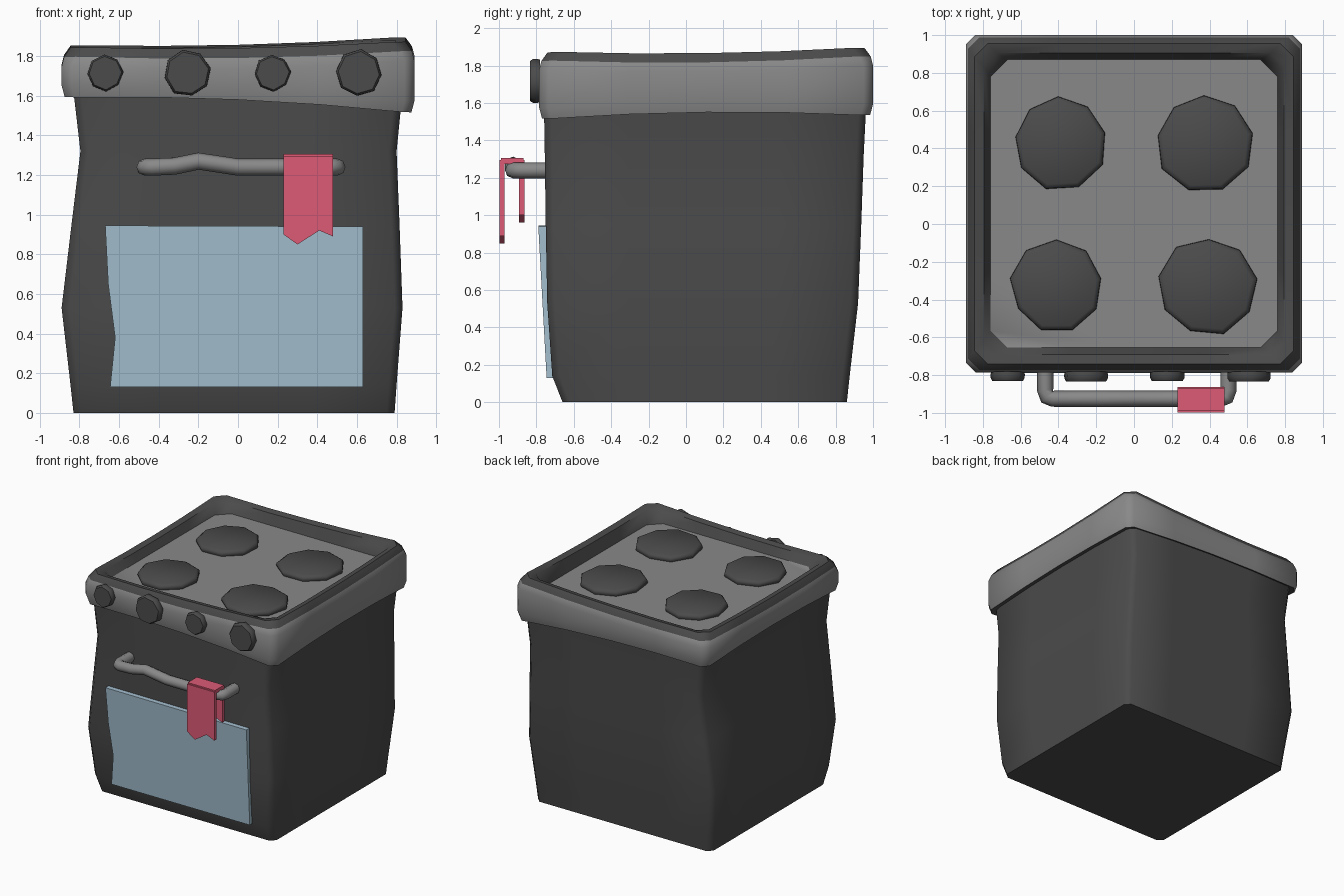
import bpy, bmesh, math, random

random.seed(4)
if "Cube" in bpy.data.objects:
    bpy.data.objects.remove(bpy.data.objects["Cube"])


def material(name, r, g, b):
    m = bpy.data.materials.new(name)
    m.use_nodes = True
    m.diffuse_color = (r, g, b, 1)
    m.node_tree.nodes["Principled BSDF"].inputs["Base Color"].default_value = (r, g, b, 1)
    return m


dark = material("dark grey enamel", 0.07, 0.07, 0.07)
grey = material("mid grey metal", 0.25, 0.25, 0.25)
blue = material("pale blue glass", 0.37, 0.52, 0.62)
red = material("red cloth", 0.72, 0.105, 0.18)


def finish(name, bm, mats, angle=40):
    bmesh.ops.recalc_face_normals(bm, faces=bm.faces)
    me = bpy.data.meshes.new(name)
    bm.to_mesh(me)
    bm.free()
    ob = bpy.data.objects.new(name, me)
    bpy.context.collection.objects.link(ob)
    for m in mats:
        me.materials.append(m)
    smooth(ob, angle)
    return ob


def smooth(ob, angle):
    bpy.ops.object.select_all(action='DESELECT')
    ob.select_set(True)
    bpy.context.view_layer.objects.active = ob
    bpy.ops.object.shade_smooth_by_angle(angle=math.radians(angle))


def loft(name, rings, mats, bands=None, angle=40):
    """Skin a stack of equal rings and cap both ends; bands = material per strip, then caps."""
    bm = bmesh.new()
    loops = [[bm.verts.new(p) for p in ring] for ring in rings]
    n = len(loops[0])
    for k, (a, b) in enumerate(zip(loops, loops[1:])):
        for i in range(n):
            j = (i + 1) % n
            f = bm.faces.new((a[i], a[j], b[j], b[i]))
            f.material_index = bands[k] if bands else 0
    bm.faces.new(loops[0])
    top = bm.faces.new(loops[-1])
    top.material_index = bands[-1] if bands else 0
    return finish(name, bm, mats, angle)


def square_ring(x0, x1, y0, y1, cut, height):
    """Rectangle with clipped corners and subdivided sides; height is a function of x, y."""
    corners = [(x0 + cut, y0), (x1 - cut, y0), (x1, y0 + cut), (x1, y1 - cut),
               (x1 - cut, y1), (x0 + cut, y1), (x0, y1 - cut), (x0, y0 + cut)]
    pts = []
    for i, (ax, ay) in enumerate(corners):
        bx, by = corners[(i + 1) % 8]
        steps = 4 if i % 2 == 0 else 1
        for s in range(steps):
            t = s / steps
            x, y = ax + (bx - ax) * t, ay + (by - ay) * t
            pts.append((x, y, height(x, y)))
    return pts


def warped(fl, fr, bl, br, bulge):
    """Height field blended from four corners, with bulge along the edge middles."""
    def height(x, y):
        u, v = x / 0.89, (y - 0.108) / 0.892
        a, b = (u + 1) / 2, (v + 1) / 2
        base = (fl * (1 - a) + fr * a) * (1 - b) + (bl * (1 - a) + br * a) * b
        return base + bulge * (1 - u * u * v * v)
    return height


def disc(name, centre, radius, depth, facing, sides):
    """Uneven faceted disc with a softened edge, facing up or forward."""
    radii = [radius * random.uniform(0.95, 1.03) for _ in range(sides)]
    spin = random.uniform(0, 1)
    rings = []
    for scale, d in ((0.97, 0), (1, depth * 0.35), (0.99, depth * 0.7), (0.9, depth)):
        ring = []
        for i, r in enumerate(radii):
            a = spin + math.tau * i / sides
            u, v = r * scale * math.cos(a), r * scale * math.sin(a)
            off = (u, v, d) if facing == "up" else (u, -d, v)
            ring.append([c + o for c, o in zip(centre, off)])
        rings.append(ring)
    return loft(name, rings, [dark], angle=50)


def panel(name, outline, mat, front, thickness):
    """Plate from an x, z outline; front gives y at each height."""
    rings = [[(x, front(z) + d, z) for x, z in outline] for d in (0, thickness)]
    return loft(name, rings, [mat], angle=30)


# Oven body: pinched box
levels = [(0, -0.83, 0.79, -0.66, 0.86), (0.14, -0.845, 0.80, -0.715, 0.875),
          (0.53, -0.89, 0.83, -0.742, 0.92), (0.95, -0.84, 0.815, -0.75, 0.937),
          (1.32, -0.795, 0.80, -0.755, 0.95), (1.62, -0.83, 0.83, -0.76, 0.965)]
loft("oven_body", [square_ring(x0, x1, y0, y1, 0.04, lambda x, y, z=z: z)
                   for z, x0, x1, y0, y1 in levels], [dark], angle=60)

# Top surround: grey band, dark rim, recessed grey hob
low = warped(1.59, 1.51, 1.59, 1.53, 0.03)
high = warped(1.85, 1.88, 1.86, 1.905, -0.025)


def rim_ring(inset, cut, height):
    return square_ring(-0.89 + inset, 0.89 - inset, -0.785 + inset, 1 - inset, cut, height)


loft("hob_surround", [
    rim_ring(0.08, 0.04, lambda x, y: low(x, y) + 0.02),
    rim_ring(0.015, 0.05, low),
    rim_ring(0.0, 0.05, lambda x, y: low(x, y) + 0.06),
    rim_ring(0.0, 0.05, lambda x, y: high(x, y) - 0.10),
    rim_ring(0.012, 0.06, lambda x, y: high(x, y) - 0.05),
    rim_ring(0.045, 0.07, high),
    rim_ring(0.095, 0.07, lambda x, y: high(x, y) - 0.01),
    rim_ring(0.13, 0.09, lambda x, y: 1.76)],
    [dark, grey], [0, 1, 1, 1, 0, 0, 0, 1], angle=50)

# Burners
for label, x, y, r in (("back_right", -0.39, 0.43, 0.25), ("back_left", 0.375, 0.43, 0.26),
                       ("front_right", -0.41, -0.33, 0.245), ("front_left", 0.39, -0.33, 0.26)):
    disc("burner_" + label, (x, y, 1.755), r, 0.05, "up", 9)

# Control knobs
for i, (x, r, d) in enumerate(((-0.67, 0.093, 0.05), (-0.255, 0.12, 0.055),
                               (0.175, 0.093, 0.05), (0.61, 0.12, 0.055))):
    disc(f"knob_{i + 1}", (x, -0.78, 1.715), r, d, "front", 8)

# Door window
panel("door_window", [(-0.67, 0.945), (-0.655, 0.65), (-0.62, 0.38), (-0.645, 0.13),
                      (0.63, 0.13), (0.63, 0.94)], blue,
      lambda z: -0.738 - 0.055 * z, 0.05)

# Door handle: bent bar
path = [(-0.47, -0.74, 1.24), (-0.47, -0.88, 1.24), (-0.46, -0.915, 1.24), (-0.43, -0.925, 1.24),
        (-0.32, -0.925, 1.245), (-0.2, -0.925, 1.27), (0, -0.925, 1.24), (0.2, -0.925, 1.24),
        (0.46, -0.925, 1.24), (0.49, -0.915, 1.24), (0.5, -0.88, 1.24), (0.5, -0.74, 1.24)]
curve = bpy.data.curves.new("door_handle", 'CURVE')
curve.dimensions = '3D'
curve.bevel_depth = 0.043
curve.bevel_resolution = 2
curve.use_fill_caps = True
line = curve.splines.new('POLY')
line.points.add(len(path) - 1)
for p, co in zip(line.points, path):
    p.co = (*co, 1)
curve.materials.append(grey)
handle = bpy.data.objects.new("door_handle", curve)
bpy.context.collection.objects.link(handle)
bpy.ops.object.select_all(action='DESELECT')
handle.select_set(True)
bpy.context.view_layer.objects.active = handle
bpy.ops.object.convert(target='MESH')
smooth(bpy.context.object, 50)

# Towel: front flap, back flap and fold over the bar
def flap(name, y, drop):
    panel(name, [(0.23, 1.295), (0.23, 0.90 + drop), (0.30, 0.85 + drop), (0.41, 0.92 + drop),
                 (0.48, 0.89 + drop), (0.48, 1.295)], red, lambda z: y, 0.028)


flap("towel_front", -0.998, 0)
flap("towel_back", -0.892, 0.11)
panel("towel_fold", [(0.23, 1.275), (0.48, 1.275), (0.48, 1.305), (0.23, 1.305)],
      red, lambda z: -0.99, 0.12)
